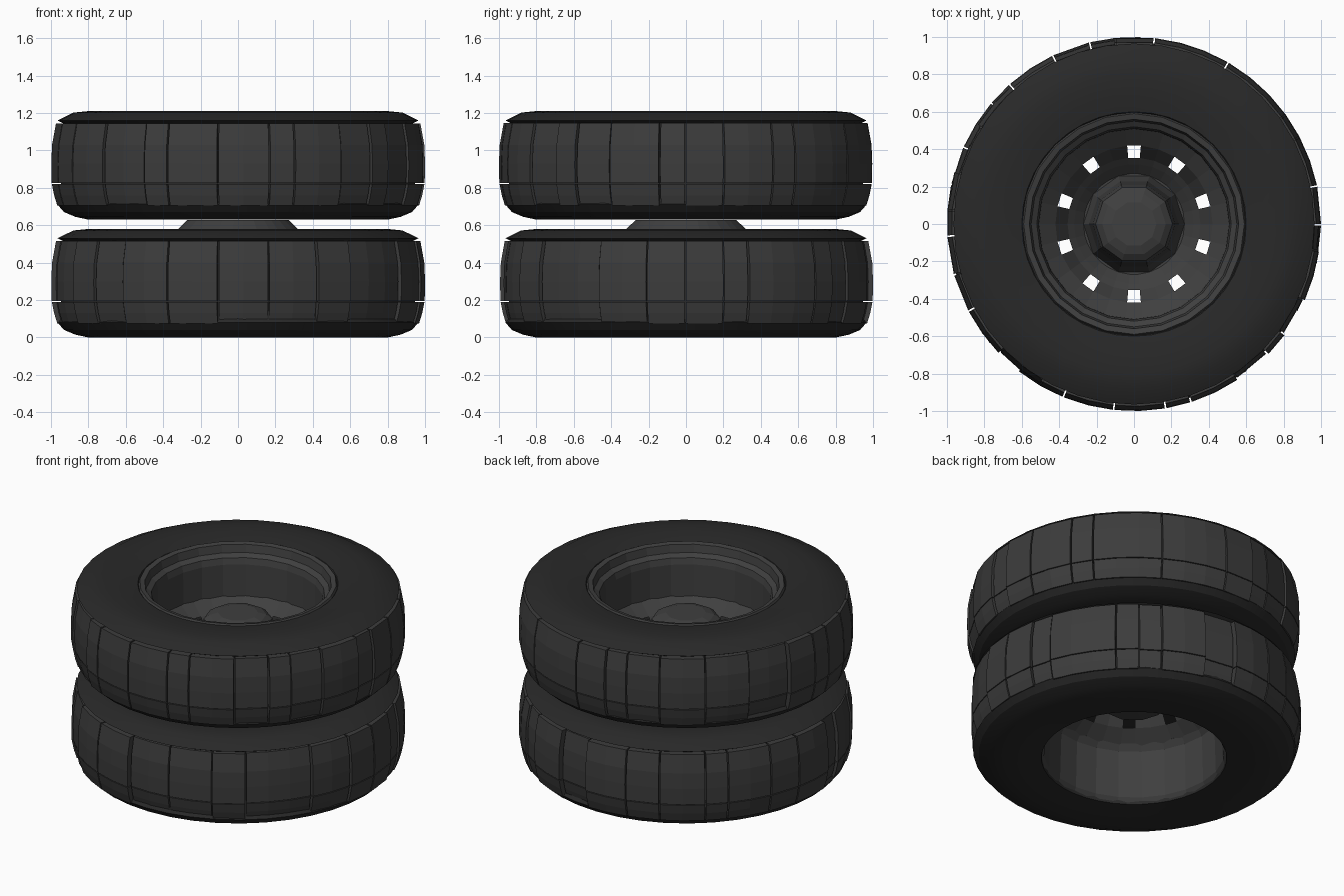
import bpy, bmesh, random
from math import radians, cos, sin

if "Cube" in bpy.data.objects:
    bpy.data.objects.remove(bpy.data.objects["Cube"])

random.seed(4)


def material(name, grey):
    m = bpy.data.materials.new(name)
    m.diffuse_color = (grey, grey, grey, 1)
    m.use_nodes = True
    m.node_tree.nodes["Principled BSDF"].inputs["Base Color"].default_value = m.diffuse_color
    return m


SIDEWALL = material("dark_rubber", 0.022)
TREAD = material("worn_rubber", 0.045)
METAL = material("dark_metal", 0.05)


def finish(bm, name, mat, smooth=False):
    bmesh.ops.remove_doubles(bm, verts=bm.verts, dist=0.0001)
    bmesh.ops.recalc_face_normals(bm, faces=bm.faces)
    me = bpy.data.meshes.new(name)
    bm.to_mesh(me)
    bm.free()
    me.materials.append(mat)
    ob = bpy.data.objects.new(name, me)
    bpy.context.collection.objects.link(ob)
    if smooth:
        bpy.ops.object.select_all(action='DESELECT')
        ob.select_set(True)
        bpy.context.view_layer.objects.active = ob
        bpy.ops.object.shade_smooth_by_angle(angle=radians(25))
    return ob


def even(n):
    return [360 * i / n for i in range(n)]


def revolve(bm, profile, angles, closed=False, skip=None):
    """Spin an (r, z) profile through the angles; skip(i, j) leaves a hole."""
    rings = [[bm.verts.new((r * cos(radians(a)), r * sin(radians(a)), z))
              for r, z in profile] for a in angles]
    n, m = len(angles), len(profile)
    for i in range(n):
        a, b = rings[i], rings[(i + 1) % n]
        for j in range(m if closed else m - 1):
            if skip and skip(i, j):
                continue
            k = (j + 1) % m
            quad = [a[j], b[j], b[k], a[k]]
            if profile[j][0] == 0:
                quad = [a[j], b[k], a[k]]
            elif profile[k][0] == 0:
                quad = [a[j], b[j], a[k]]
            bm.faces.new(quad)


def lathe(name, profile, mat, n, closed=False, smooth=False):
    bm = bmesh.new()
    revolve(bm, profile, even(n), closed)
    return finish(bm, name, mat, smooth)


def tread_block(bm, a0, a1, rows, scale):
    """Curved rubber block between two angles, following (r, z) rows."""
    steps = max(1, round((a1 - a0) / 8))
    grid = []
    for i in range(steps + 1):
        a = radians(a0 + (a1 - a0) * i / steps)
        pts = [(0.92, rows[0][1])] + [(r * scale, z) for r, z in rows] + [(0.92, rows[-1][1])]
        grid.append([bm.verts.new((r * cos(a), r * sin(a), z)) for r, z in pts])
    for p, q in zip(grid, grid[1:]):
        for j in range(len(p) - 1):
            bm.faces.new((p[j], q[j], q[j + 1], p[j + 1]))
    bm.faces.new(grid[0])
    bm.faces.new(grid[-1][::-1])


def shift(profile, dz):
    return [(r, z + dz) for r, z in profile]


# Tyre carcass with the sharp upper shoulder lip
carcass = [(.60, .56), (.70, .577), (.80, .58), (.88, .572), (.965, .53), (.935, .515),
           (.94, .30), (.95, .10), (.965, .08), (.93, .04), (.87, .015), (.80, 0),
           (.68, 0), (.555, .012), (.54, .10), (.54, .48)]
low_row = [(.968, .075), (.985, .13), (.997, .19)]
high_row = [(.998, .195), (1.0, .30), (.996, .40), (.975, .515)]

for label, dz in (("lower", 0), ("upper", 0.63)):
    lathe(label + "_tyre", shift(carcass, dz), SIDEWALL, 40, True, True)
    # Worn tread: wide and narrow blocks with thin gaps
    bm = bmesh.new()
    angle = 0
    while angle < 360:
        width = random.choice((8, 12, 16, 24))
        end = min(angle + width, 360)
        worn = random.choice((1, 1, 1, .99, .975))
        tread_block(bm, angle, end - .5, shift(low_row, dz), worn)
        tread_block(bm, angle, end - .5, shift(high_row, dz), worn)
        angle = end
    finish(bm, label + "_tread", TREAD)

# Rim barrels
lathe("upper_rim", [(.60, 1.18), (.59, 1.197), (.56, 1.19), (.55, 1.14), (.52, 1.12),
                    (.51, 1.08), (.508, .87), (.50, .85), (.52, .70), (.56, .645)], METAL, 24)
lathe("lower_rim", [(.56, .02), (.54, .05), (.53, .36), (.50, .40), (.52, .52), (.60, .57)],
      METAL, 24)

# Dished wheel discs bolted back to back, ten vent holes through both
disc_angles = [18 + 36 * i + o for i in range(10) for o in (-5, 5, 18)]
dish = [(.51, .39), (.42, .46), (.355, .55), (.32, .58), (.27, .628), (0, .628)]
for label, prof in (("lower", dish), ("upper", [(r, 1.265 - z) for r, z in dish])):
    bm = bmesh.new()
    revolve(bm, prof, disc_angles, skip=lambda i, j: i % 3 == 0 and j == 1)
    finish(bm, label + "_disc", METAL)

# Hubs
lathe("upper_hub", [(.27, .64), (.24, .72), (.22, .90), (.205, .96), (.17, .985),
                    (.12, 1.0), (0, 1.0)], METAL, 10)
lathe("lower_hub", [(.24, .62), (.22, .42), (.19, .38), (0, .37)], METAL, 10)
